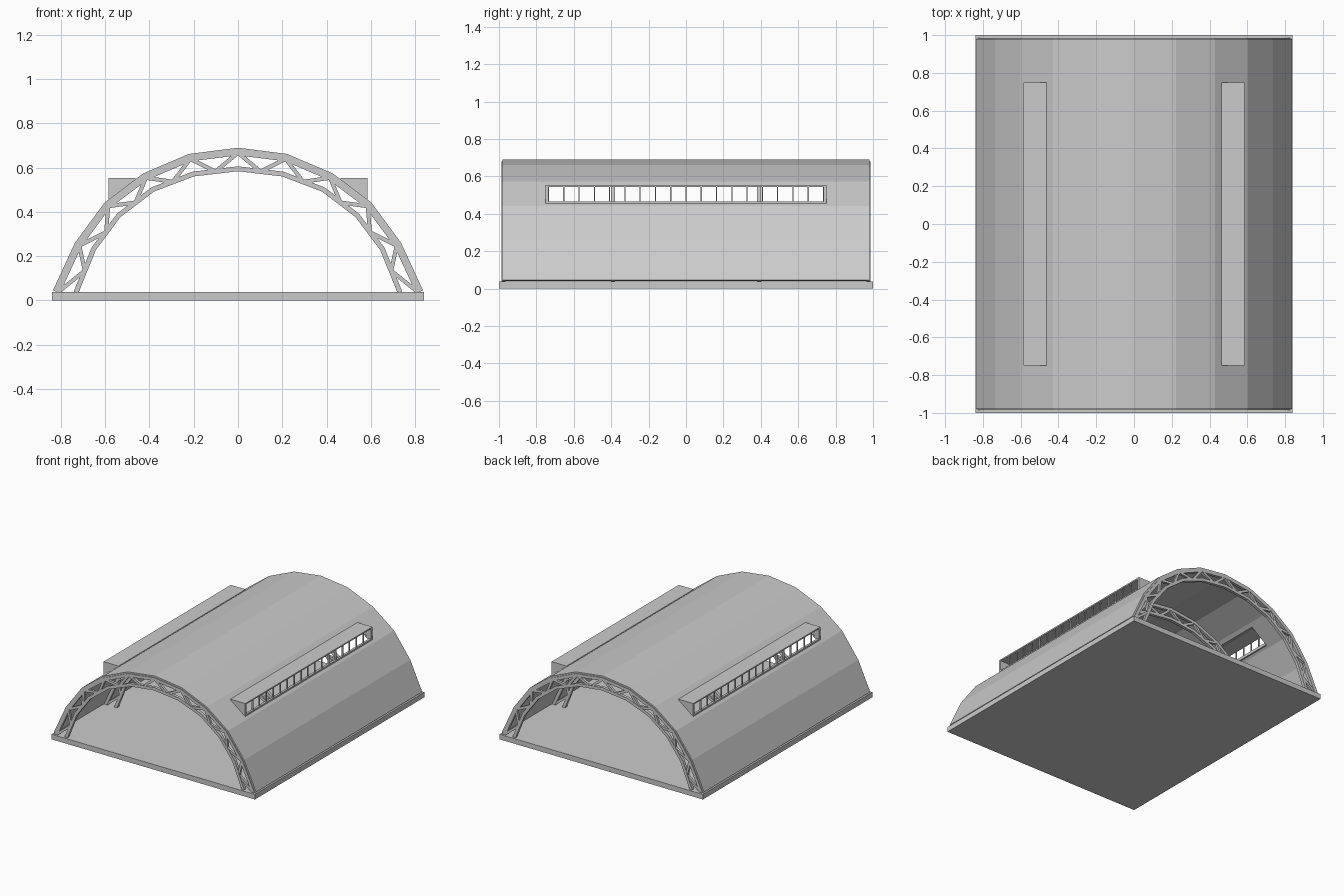
import bpy, bmesh
from mathutils import Vector

if "Cube" in bpy.data.objects:
    bpy.data.objects.remove(bpy.data.objects["Cube"])

# Right half of the arch profiles (x, z), from foot to crown
OUT = [(0.836, 0.046), (0.737, 0.26), (0.603, 0.442), (0.428, 0.574), (0.222, 0.662), (0, 0.69)]
INN = [(0.742, 0.04), (0.662, 0.238), (0.547, 0.392), (0.391, 0.511), (0.205, 0.582), (0, 0.606)]


def full(half):
    return [Vector((x, z)) for x, z in half] + [Vector((-x, z)) for x, z in half[-2::-1]]


def offset(pts, d):
    """Move an arch polyline inward by d with mitred corners."""
    norms = []
    for a, b in zip(pts, pts[1:]):
        t = (b - a).normalized()
        norms.append(Vector((-t.y, t.x)))
    res = []
    for i, p in enumerate(pts):
        n1, n2 = norms[max(i - 1, 0)], norms[min(i, len(norms) - 1)]
        m = (n1 + n2).normalized()
        res.append(p + m * (d / m.dot(n1)))
    return res


def loft(bm, sections):
    """Join a list of equal rings into a closed solid."""
    rings = [[bm.verts.new(c) for c in s] for s in sections]
    n = len(rings[0])
    for r, s in zip(rings, rings[1:]):
        for i in range(n):
            bm.faces.new((r[i], r[(i + 1) % n], s[(i + 1) % n], s[i]))
    bm.faces.new(rings[0])
    bm.faces.new(rings[-1])


def arch(bm, pts, d0, d1, y0, y1):
    a, b = offset(pts, d0), offset(pts, d1)
    loft(bm, [[(p.x, y0, p.y), (p.x, y1, p.y), (q.x, y1, q.y), (q.x, y0, q.y)]
              for p, q in zip(a, b)])


def bar(bm, p, q, w, y0, y1):
    n = (q - p).normalized()
    n = Vector((-n.y, n.x)) * w / 2
    loft(bm, [[(c.x, y0, c.y), (c.x, y1, c.y), (e.x, y1, e.y), (e.x, y0, e.y)]
              for c, e in ((p + n, p - n), (q + n, q - n))])


def box(bm, x0, x1, y0, y1, z0, z1):
    loft(bm, [[(x0, y0, z), (x1, y0, z), (x1, y1, z), (x0, y1, z)] for z in (z0, z1)])


def finish(name, bm):
    bmesh.ops.recalc_face_normals(bm, faces=bm.faces)
    me = bpy.data.meshes.new(name)
    bm.to_mesh(me)
    bm.free()
    ob = bpy.data.objects.new(name, me)
    bpy.context.collection.objects.link(ob)
    return ob


# Floor slab
bm = bmesh.new()
box(bm, -0.84, 0.84, -1, 1, 0, 0.038)
finish("floor_slab", bm)

# Vaulted roof shell with openings behind the dormers
outer, inner = full(OUT), full(INN)
bm = bmesh.new()
arch(bm, outer, 0, 0.012, -0.98, 0.98)
roof = finish("roof_shell", bm)
for s in (1, -1):
    bm = bmesh.new()
    xs = sorted((s * 0.44, s * 0.572))
    box(bm, xs[0], xs[1], -0.733, 0.733, 0.38, 0.545)
    cutter = finish("opening_cutter", bm)
    cutter.hide_render = True
    cutter.hide_viewport = True
    mod = roof.modifiers.new("opening", 'BOOLEAN')
    mod.operation = 'DIFFERENCE'
    mod.solver = 'EXACT'
    mod.object = cutter

# Arched trusses: two chords and zig-zag webbing
chord_out, chord_in = offset(outer, 0.023), offset(inner, 0.011)
for k, y in enumerate((-0.975, -0.39, 0.39, 0.975)):
    y0, y1 = y - 0.011, y + 0.011
    bm = bmesh.new()
    arch(bm, outer, 0.011, 0.034, y0, y1)
    arch(bm, inner, 0, 0.022, y0, y1)
    for i in range(len(chord_out) - 1):
        mid = (chord_in[i] + chord_in[i + 1]) / 2
        bar(bm, chord_out[i], mid, 0.018, y0 + 0.002, y1 - 0.002)
        bar(bm, mid, chord_out[i + 1], 0.018, y0 + 0.002, y1 - 0.002)
    finish(f"arch_truss_{k + 1}", bm)

# Dormer window strips on both sides
BAYS = 18
for s, side in ((1, "right"), (-1, "left")):
    def sbox(bm, x0, x1, *r):
        box(bm, *sorted((s * x0, s * x1)), *r)

    bm = bmesh.new()
    sbox(bm, 0.462, 0.585, -0.75, 0.75, 0.543, 0.553)
    for y in (-0.75, 0.735):
        tri = [(0.46, 0.543), (0.585, 0.543), (0.585, 0.448)]
        loft(bm, [[(s * x, v, z) for x, z in tri] for v in (y, y + 0.015)])
    finish("dormer_hood_" + side, bm)

    bm = bmesh.new()
    sbox(bm, 0.568, 0.585, -0.737, 0.737, 0.446, 0.467)
    for i in range(1, BAYS):
        y = -0.735 + 1.47 * i / BAYS
        sbox(bm, 0.572, 0.582, y - 0.003, y + 0.003, 0.46, 0.545)
    finish("dormer_window_frame_" + side, bm)
